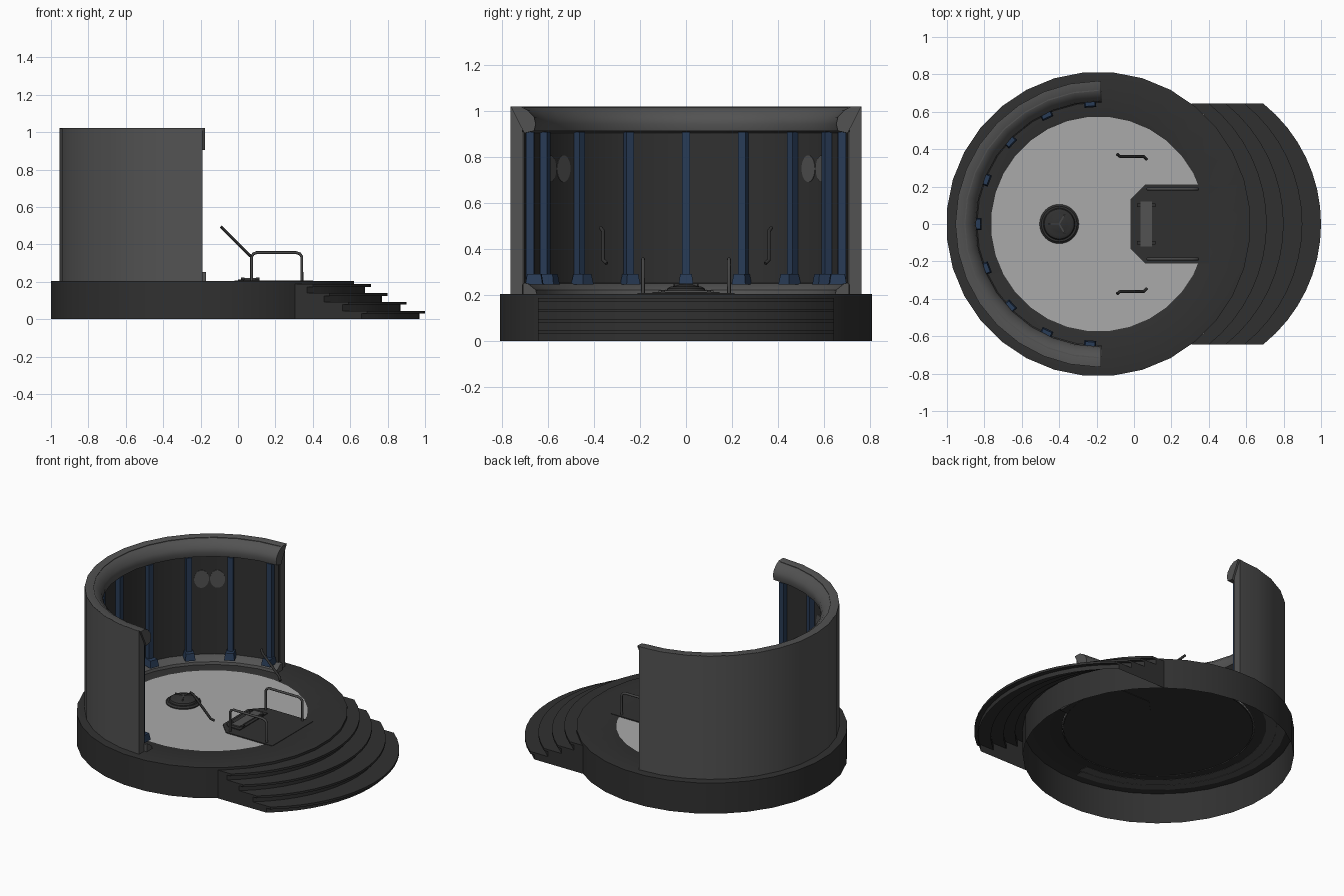
import bpy, bmesh, math
from mathutils import Vector, Matrix

if "Cube" in bpy.data.objects:
    bpy.data.objects.remove(bpy.data.objects["Cube"])

CX = -0.19  # centre of the round stage


def mat(name, r, g, b):
    m = bpy.data.materials.new(name)
    m.diffuse_color = (r, g, b, 1)
    m.use_nodes = True
    m.node_tree.nodes["Principled BSDF"].inputs["Base Color"].default_value = m.diffuse_color
    return m


DARK = mat("charcoal", 0.03, 0.03, 0.03)
WALL = mat("wall grey", 0.085, 0.085, 0.085)
FLOOR = mat("floor light grey", 0.40, 0.40, 0.40)
BLUE = mat("dark blue", 0.022, 0.045, 0.095)
METAL = mat("rail grey", 0.06, 0.06, 0.06)


def finish(name, bm, material, smooth=True, fix=True):
    if fix:
        bmesh.ops.recalc_face_normals(bm, faces=bm.faces)
    me = bpy.data.meshes.new(name)
    bm.to_mesh(me)
    bm.free()
    me.materials.append(material)
    ob = bpy.data.objects.new(name, me)
    bpy.context.collection.objects.link(ob)
    if smooth:
        bpy.ops.object.select_all(action='DESELECT')
        ob.select_set(True)
        bpy.context.view_layer.objects.active = ob
        bpy.ops.object.shade_smooth_by_angle(angle=math.radians(35))
    return ob


def revolve(name, profile, material, a0=0, a1=360, n=32, closed=False, cx=CX):
    """Sweep (radius, z) points about a vertical axis, capping closed partial sweeps."""
    bm = bmesh.new()
    full = abs(a1 - a0 - 360) < 1e-6
    rows = []
    for i in range(n if full else n + 1):
        a = math.radians(a0 + (a1 - a0) * i / n)
        rows.append([bm.verts.new((cx + r * math.cos(a), r * math.sin(a), z)) for r, z in profile])
    m = len(profile)
    for i in range(n):
        p, q = rows[i], rows[(i + 1) % len(rows)]
        for j in range(m if closed else m - 1):
            k = (j + 1) % m
            bm.faces.new((p[j], q[j], q[k], p[k]))
    if closed and not full:
        bm.faces.new(rows[0])
        bm.faces.new(rows[-1])
    bmesh.ops.remove_doubles(bm, verts=bm.verts, dist=1e-5)
    return finish(name, bm, material, fix=closed or full)


def box(name, size, matrix, material, taper=1.0):
    bm = bmesh.new()
    bmesh.ops.create_cube(bm, size=1)
    for v in bm.verts:
        s = taper if v.co.z > 0 else 1
        v.co = Vector((v.co.x * size[0] * s, v.co.y * size[1] * s, v.co.z * size[2]))
    bm.transform(matrix)
    return finish(name, bm, material, False)


def prism(name, pts, z0, z1, material):
    bm = bmesh.new()
    f = bm.faces.new([bm.verts.new((x, y, z0)) for x, y in pts])
    r = bmesh.ops.extrude_face_region(bm, geom=[f])
    for v in r['geom']:
        if isinstance(v, bmesh.types.BMVert):
            v.co.z = z1
    return finish(name, bm, material, False)


def tube(name, pts, radius, material):
    cu = bpy.data.curves.new(name, 'CURVE')
    cu.dimensions = '3D'
    cu.bevel_depth, cu.bevel_resolution, cu.use_fill_caps = radius, 2, True
    sp = cu.splines.new('POLY')
    sp.points.add(len(pts) - 1)
    for p, c in zip(sp.points, pts):
        p.co = (*c, 1)
    cu.materials.append(material)
    ob = bpy.data.objects.new(name, cu)
    bpy.context.collection.objects.link(ob)


def polar(angle, r, z):
    a = math.radians(angle)
    return Matrix.Translation((CX + r * math.cos(a), r * math.sin(a), z)) @ Matrix.Rotation(a, 4, 'Z')


# Hollow base ring and floor
revolve("base_ring", [(0.575, 0.185), (0.575, 0.202), (0.585, 0.205), (0.80, 0.205), (0.814, 0.203), (0.814, 0)],
        DARK, 5.625, 365.625)
revolve("floor", [(0, 0.202), (0.577, 0.202), (0.577, 0.192)], FLOOR, n=64)
revolve("floor_underside", [(0, 0.190), (0.57, 0.190), (0.57, 0.196), (0, 0.196)], DARK, n=64)

# Half-round wall, dark lining, rolled top lip and bottom skirting
revolve("wall", [(0.765, 0.203), (0.765, 1.02), (0.712, 1.02), (0.712, 0.203)], WALL, 90, 270, 16, True)
revolve("wall_lining", [(0.712, 0.245), (0.712, 0.91), (0.703, 0.91), (0.703, 0.245)], DARK, 90.3, 269.7, 16, True)
revolve("top_lip", [(0.764, 1.021), (0.72, 1.021), (0.69, 1.005), (0.662, 0.975), (0.655, 0.945),
                    (0.662, 0.915), (0.705, 0.905)], WALL, 89, 271, 16, True)
revolve("skirting", [(0.71, 0.203), (0.71, 0.252), (0.69, 0.25), (0.655, 0.222), (0.65, 0.203)],
        WALL, 88.5, 271.5, 16, True)

# Blue wall columns with flared feet
for i in range(-4, 5):
    ang = 180 + i * 21.5
    box("column", (0.035, 0.034, 0.64), polar(ang, 0.68, 0.59), BLUE)
    box("column_foot", (0.075, 0.064, 0.045), polar(ang, 0.662, 0.268), BLUE, 0.8)

# Paired round speakers on the lining
for s in (-1, 1):
    for off in (49.8, 57.7):
        bm = bmesh.new()
        bmesh.ops.create_cone(bm, cap_ends=True, segments=24, radius1=0.045, radius2=0.045, depth=0.008)
        bm.transform(polar(180 + s * off, 0.701, 0.75) @ Matrix.Diagonal((1, 1, 1.3, 1))
                     @ Matrix.Rotation(math.pi / 2, 4, 'Y'))
        finish("speaker", bm, WALL)

# Curved steps: zigzag profile swept along a shallow arc, open below
prof = [(0.97, 0), (0.97, 0.03)]
edges = [(1.0, 0.03, 0.045), (0.90, 0.078, 0.092), (0.80, 0.125, 0.139), (0.71, 0.172, 0.187)]
for i, (x, lo, hi) in enumerate(edges):
    if i:
        prof.append((x - 0.03, lo))
    prof += [(x, lo), (x, hi), ((edges[i + 1][0] - 0.03) if i < 3 else 0.615, hi)]
bm = bmesh.new()
R, HALF, N = 0.826, 0.645, 16
span = math.asin(HALF / R)
rows = []
for i in range(N + 1):
    t = -span + 2 * span * i / N
    rows.append([bm.verts.new((x - R + R * math.cos(t), R * math.sin(t), z)) for x, z in prof])
for p, q in zip(rows, rows[1:]):
    for j in range(len(prof) - 1):
        bm.faces.new((p[j], q[j], q[j + 1], p[j + 1]))
for row in (rows[0], rows[-1]):
    bm.faces.new(row + [bm.verts.new((0.305, row[0].co.y, 0))])
bmesh.ops.remove_doubles(bm, verts=bm.verts, dist=1e-5)
finish("curved_steps", bm, DARK)

# Entry platform with raised panel and lighter pad
prism("entry_platform", [(-0.02, -0.13), (0.06, -0.212), (0.40, -0.212), (0.40, 0.212), (0.06, 0.212), (-0.02, 0.13)],
      0.187, 0.208, DARK)
prism("platform_panel", [(0.0, -0.12), (0.03, -0.145), (0.115, -0.145), (0.115, 0.145), (0.03, 0.145), (0.0, 0.12)],
      0.205, 0.213, DARK)
box("platform_pad", (0.06, 0.24, 0.012), Matrix.Translation((0.065, 0, 0.214)), WALL)

# Handrails, floating slanted handles, pad bolts
for s in (-1, 1):
    y = 0.187 * s
    tube("handrail", [(0.073, y, 0.205), (0.073, y, 0.335), (0.083, y, 0.35), (0.10, y, 0.356), (0.31, y, 0.356),
                      (0.33, y, 0.35), (0.341, y, 0.335), (0.341, y, 0.205)], 0.008, METAL)
    tube("slanted_handle", [(0.068, 0.345 * s, 0.337), (0.052, 0.361 * s, 0.352), (-0.075, 0.361 * s, 0.478),
                            (-0.09, 0.373 * s, 0.494)], 0.008, DARK)
    for x in (0.025, 0.105):
        box("pad_bolt", (0.018, 0.018, 0.012), Matrix.Translation((x, 0.10 * s, 0.216)), DARK)

# Low stepped dome on the floor
revolve("floor_dome", [(0.105, 0.19), (0.105, 0.208), (0.095, 0.218), (0.085, 0.218), (0.08, 0.229), (0.066, 0.236),
                       (0.06, 0.236), (0.04, 0.244), (0, 0.248)], DARK, cx=-0.40)
for a in (60, 180, 300):
    t = math.radians(a)
    box("dome_rib", (0.06, 0.008, 0.01), Matrix.Translation((-0.40, 0, 0.244)) @ Matrix.Rotation(t, 4, 'Z')
        @ Matrix.Translation((0.03, 0, 0)), METAL)
